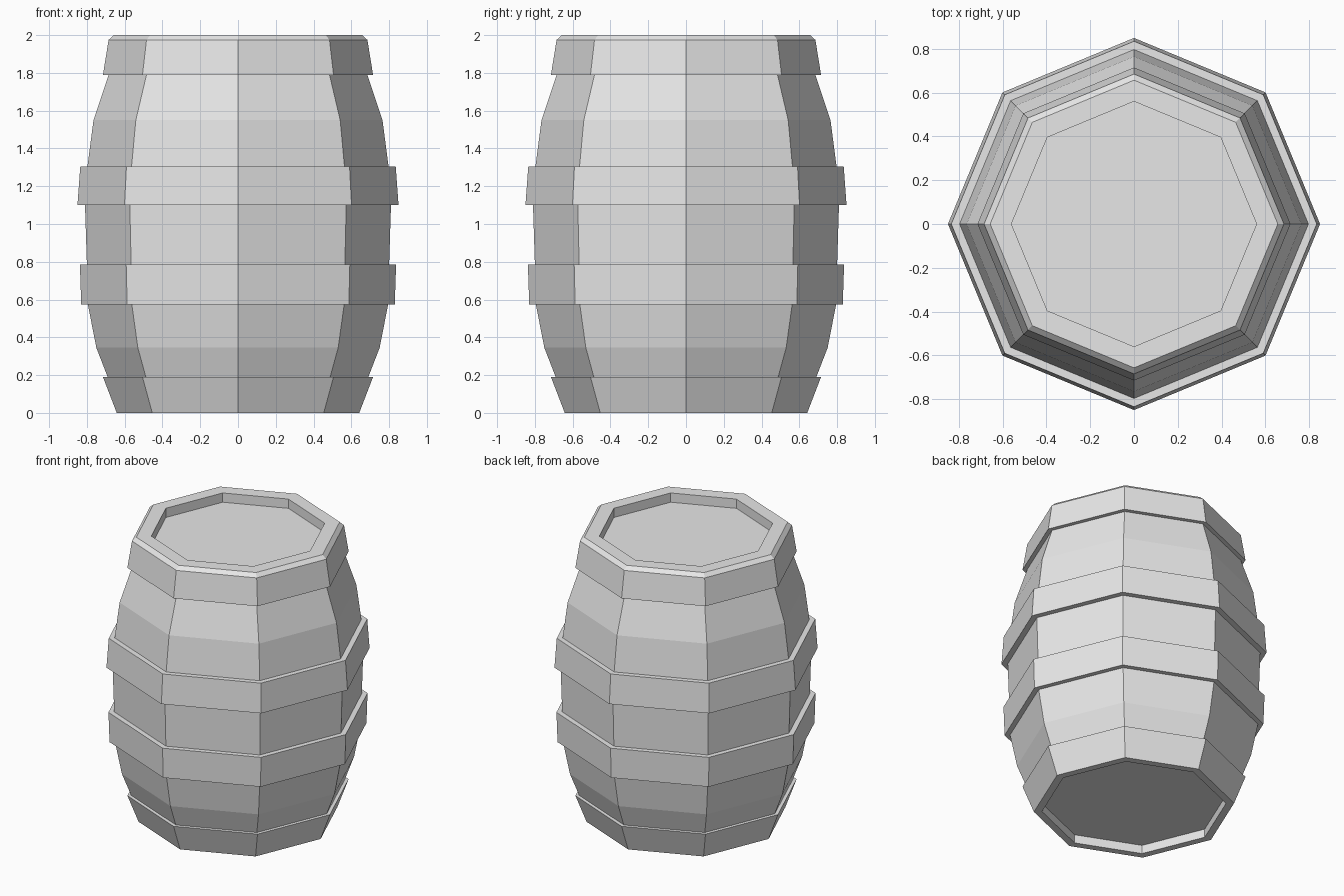
import bpy, bmesh
from math import cos, sin, pi

SIDES = 8

cube = bpy.data.objects.get("Cube")
if cube:
    bpy.data.objects.remove(cube, do_unlink=True)

# One plain grey for the whole barrel
grey = bpy.data.materials.new("light grey")
grey.use_nodes = True
grey.diffuse_color = (0.8, 0.8, 0.8, 1)
grey.node_tree.nodes["Principled BSDF"].inputs["Base Color"].default_value = (0.8, 0.8, 0.8, 1)


def lathe(name, profile, ring):
    """Turn (radius, z) points into an eight-sided solid: a closed ring or a capped drum."""
    bm = bmesh.new()
    loops = [[bm.verts.new((r * cos(2 * pi * i / SIDES), r * sin(2 * pi * i / SIDES), z))
              for i in range(SIDES)] for r, z in profile]
    pairs = list(zip(loops, loops[1:]))
    if ring:
        pairs.append((loops[-1], loops[0]))
    else:
        bm.faces.new(loops[0])
        bm.faces.new(loops[-1])
    for a, b in pairs:
        for i in range(SIDES):
            j = (i + 1) % SIDES
            bm.faces.new((a[i], a[j], b[j], b[i]))
    bmesh.ops.recalc_face_normals(bm, faces=bm.faces)
    mesh = bpy.data.meshes.new(name)
    bm.to_mesh(mesh)
    bm.free()
    mesh.materials.append(grey)
    obj = bpy.data.objects.new(name, mesh)
    bpy.context.collection.objects.link(obj)
    return obj


# Bulging body, its flat ends forming the recessed lids
lathe("barrel_body", [(0.63, 0.06), (0.69, 0.19), (0.75, 0.345), (0.795, 0.575),
                      (0.80, 0.785), (0.81, 1.10), (0.797, 1.305), (0.765, 1.55),
                      (0.685, 1.79), (0.63, 1.935)], ring=False)

# Middle hoops
for name, r_low, z_low, r_high, z_high in (("lower_hoop", 0.83, 0.575, 0.837, 0.785),
                                           ("upper_hoop", 0.85, 1.10, 0.835, 1.305)):
    lathe(name, [(0.75, z_low), (r_low, z_low), (r_high, z_high), (0.75, z_high)], ring=True)

# End hoops, which stand past the lids as rims
lathe("bottom_hoop", [(0.59, 0.19), (0.59, 0), (0.642, 0), (0.715, 0.19)], ring=True)
lathe("top_hoop", [(0.56, 1.79), (0.715, 1.79), (0.685, 1.975), (0.657, 2.0), (0.56, 2.0)], ring=True)
